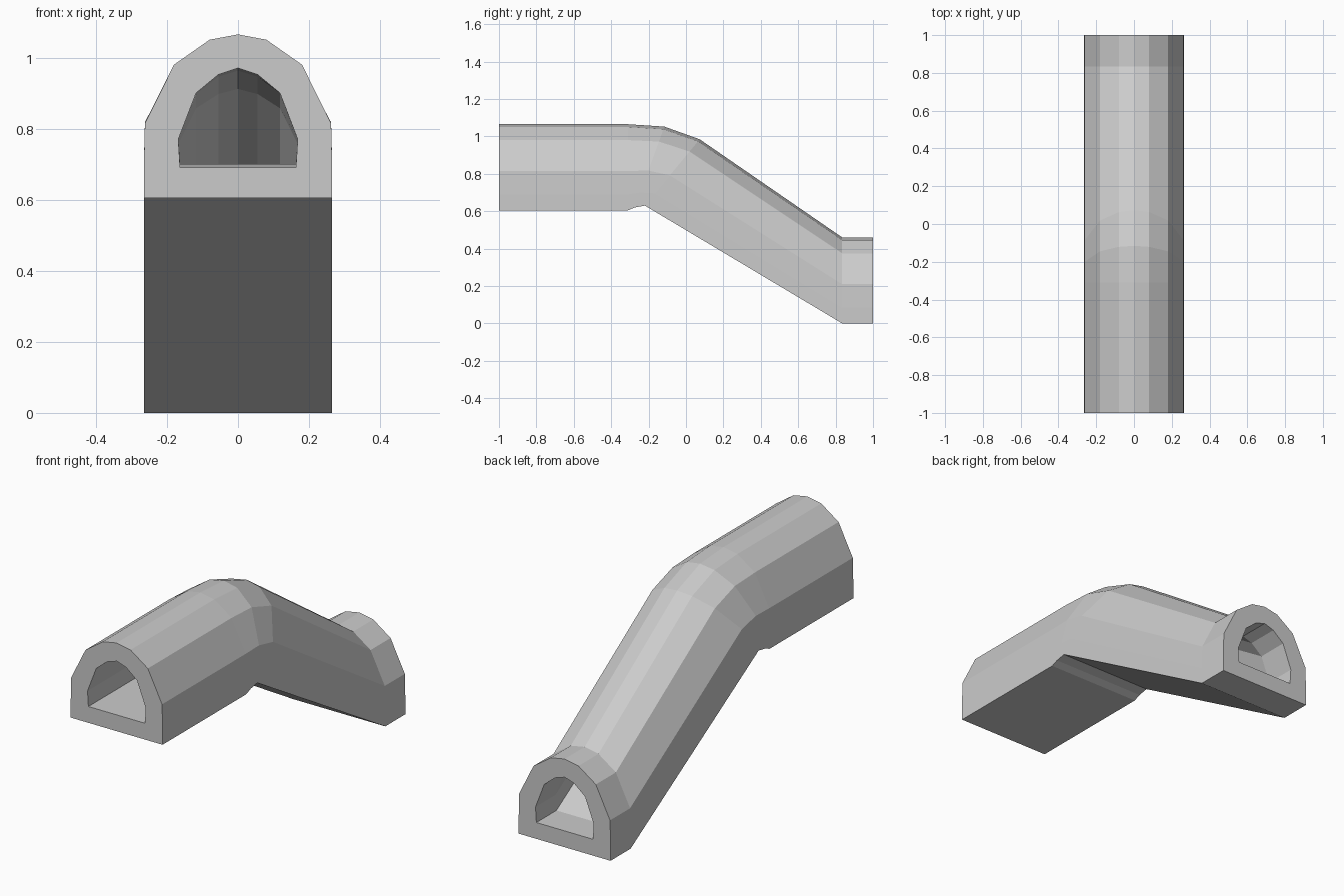
import bpy, bmesh
from math import sin, cos, radians

if "Cube" in bpy.data.objects:
    bpy.data.objects.remove(bpy.data.objects["Cube"])

# Half profiles (x, height above base)
outer_half = [(0.265, 0), (0.265, 0.085), (0.262, 0.21), (0.18, 0.375), (0.08, 0.445), (0, 0.46)]
inner_half = [(0.163, 0.085), (0.168, 0.165), (0.118, 0.295), (0.055, 0.347), (0, 0.365)]

# Path stations along the base: y, z, lean of the section in degrees
stations = [(-1, 0.605, 0), (-0.31, 0.605, 0), (-0.273, 0.62, 20),
            (-0.22, 0.63, 39.6), (0.835, 0, 0), (1, 0, 0)]


def mirrored(half):
    return half + [(-x, h) for x, h in reversed(half[:-1])]


def section(bm, profile, station):
    y, z, lean = station
    a = radians(lean)
    return [bm.verts.new((x, y + h * sin(a), z + h * cos(a))) for x, h in profile]


def skin(bm, a, b):
    n = len(a)
    for i in range(n):
        j = (i + 1) % n
        bm.faces.new((a[i], a[j], b[j], b[i]))


bm = bmesh.new()
ends = []
# Outer shell and inner passage swept along the same path
for half in (outer_half, inner_half):
    rings = [section(bm, mirrored(half), s) for s in stations]
    for a, b in zip(rings, rings[1:]):
        skin(bm, a, b)
    ends.append((rings[0], rings[-1]))

# End rims between shell and passage, matched from floor to crown
for k in (0, 1):
    o, i = ends[0][k], ends[1][k]
    pair = [0, 0, 1, 2, 3, 4, 5, 6, 7, 8, 8]
    for a in range(11):
        b = (a + 1) % 11
        p, q = pair[a], pair[b]
        bm.faces.new((o[a], o[b], i[p]) if p == q else (o[a], o[b], i[q], i[p]))

bmesh.ops.recalc_face_normals(bm, faces=bm.faces)
mesh = bpy.data.meshes.new("tunnel")
bm.to_mesh(mesh)
bm.free()
bpy.context.collection.objects.link(bpy.data.objects.new("sloped_tunnel", mesh))
